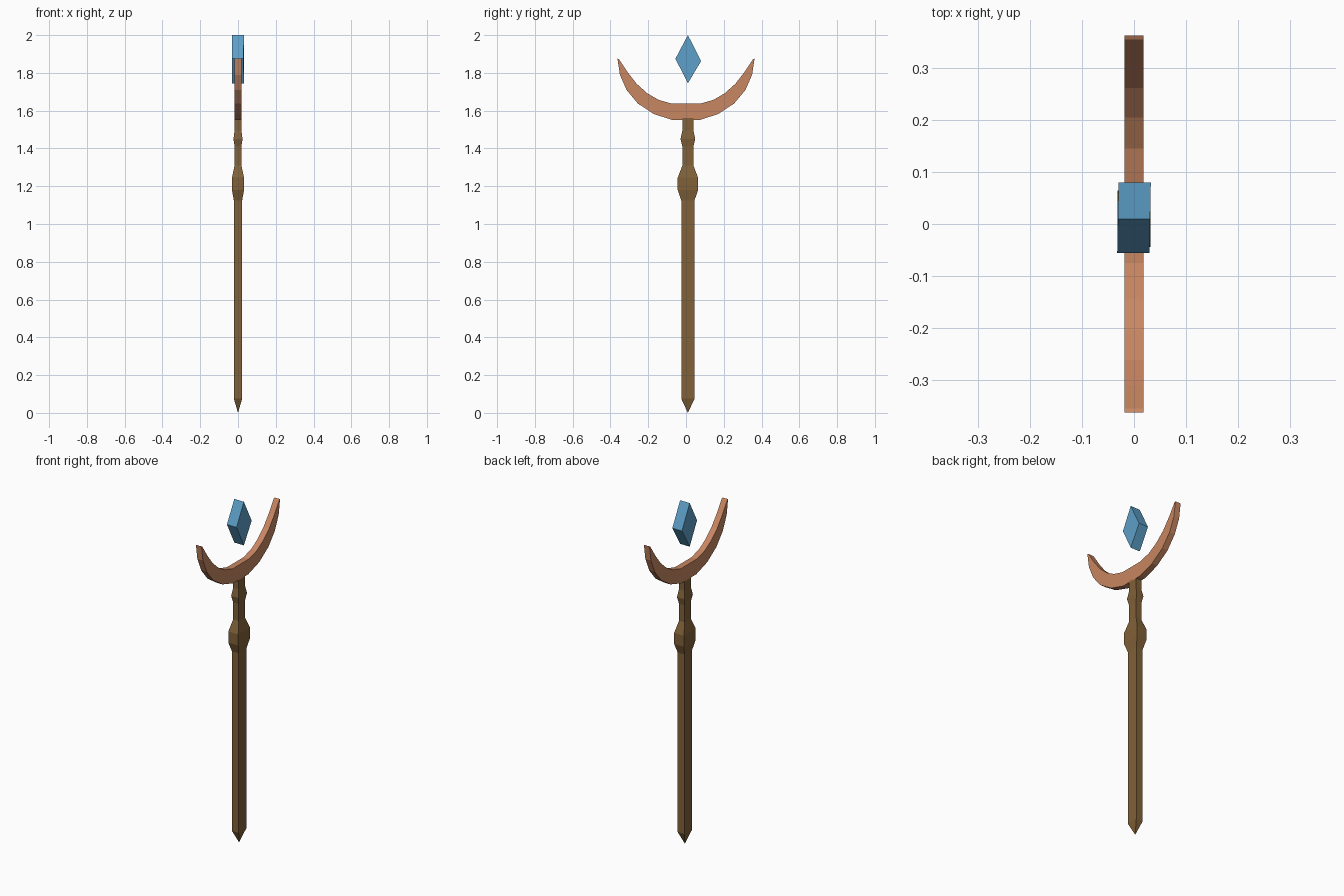
import bpy, bmesh

if "Cube" in bpy.data.objects:
    bpy.data.objects.remove(bpy.data.objects["Cube"])


def finish(bm, name, color):
    bmesh.ops.recalc_face_normals(bm, faces=bm.faces)
    mesh = bpy.data.meshes.new(name)
    bm.to_mesh(mesh)
    bm.free()
    mat = bpy.data.materials.new(name + "_color")
    mat.diffuse_color = (*color, 1)
    mat.use_nodes = True
    mat.node_tree.nodes["Principled BSDF"].inputs["Base Color"].default_value = mat.diffuse_color
    mesh.materials.append(mat)
    ob = bpy.data.objects.new(name, mesh)
    bpy.context.collection.objects.link(ob)
    return ob


def loft(name, rings, color, tip=None):
    """Join four-sided rings with quads; the start may close in a point."""
    bm = bmesh.new()
    loops = [[bm.verts.new(p) for p in ring] for ring in rings]
    for a, b in zip(loops, loops[1:]):
        for i in range(4):
            j = (i + 1) % 4
            bm.faces.new((a[i], a[j], b[j], b[i]))
    bm.faces.new(loops[-1])
    if tip:
        t = bm.verts.new(tip)
        for i in range(4):
            bm.faces.new((t, loops[0][i], loops[0][(i + 1) % 4]))
    else:
        bm.faces.new(loops[0])
    return finish(bm, name, color)


# Wooden staff: rectangular sections (z, half width x, half width y)
CY = 0.01
sections = [(0.075, 0.022, 0.035), (1.125, 0.022, 0.035),
            (1.18, 0.032, 0.054), (1.245, 0.032, 0.054),
            (1.31, 0.018, 0.029), (1.41, 0.018, 0.029),
            (1.45, 0.024, 0.039), (1.495, 0.018, 0.029), (1.56, 0.018, 0.029)]
rings = [[(-x, CY - y, z), (x, CY - y, z), (x, CY + y, z), (-x, CY + y, z)]
         for z, x, y in sections]
loft("staff", rings, (0.22, 0.12, 0.04), tip=(0, CY, 0))

# Copper crescent: outer and inner outline points (y, z), mirrored across y
outer = [(0.07, 1.55), (0.17, 1.582), (0.255, 1.638),
         (0.315, 1.71), (0.35, 1.79), (0.363, 1.877)]
inner = [(0.075, 1.637), (0.145, 1.657), (0.205, 1.692),
         (0.262, 1.743), (0.31, 1.805), (0.355, 1.873)]
T = 0.018
half = [[(-T, *o), (T, *o), (T, *i), (-T, *i)] for o, i in zip(outer, inner)]
mirrored = [[(x, -y, z) for x, y, z in ring] for ring in reversed(half)]
loft("crescent", mirrored + half, (0.58, 0.24, 0.12))

# Floating diamond-shaped gem
gem = [(0.01, 2.0), (0.08, 1.863), (0.01, 1.745), (-0.056, 1.875)]
loft("gem", [[(s * 0.031 + 0.02 * (y - CY), y, z) for y, z in gem]
             for s in (-1, 1)], (0.11, 0.35, 0.58))
